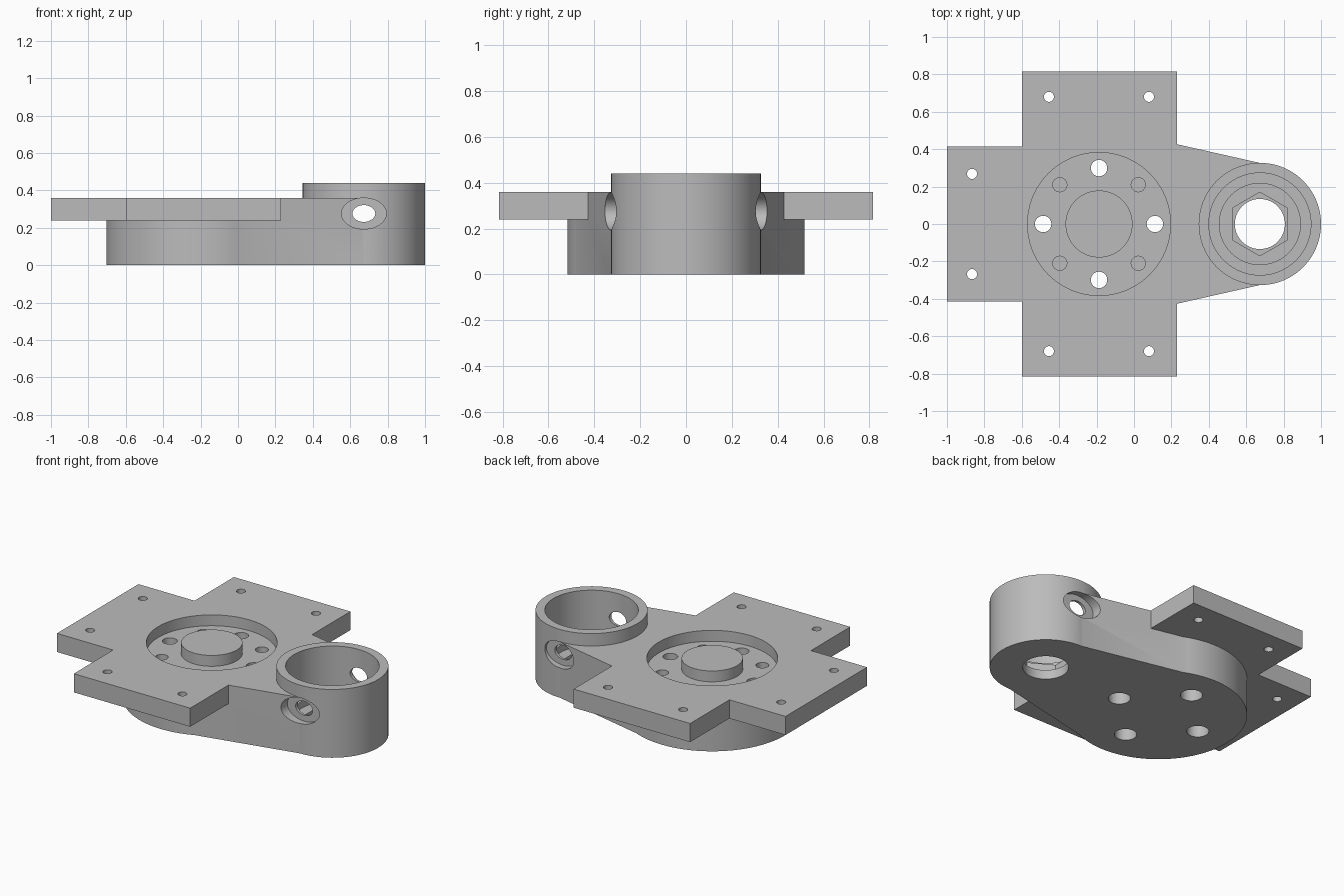
import bpy, bmesh
from math import sin, cos, pi, atan2, radians
from mathutils import Matrix

cube = bpy.data.objects.get("Cube")
if cube:
    bpy.data.objects.remove(cube, do_unlink=True)

grey = bpy.data.materials.new("plain_grey")
grey.use_nodes = True
grey.diffuse_color = (0.5, 0.5, 0.5, 1)
grey.node_tree.nodes["Principled BSDF"].inputs["Base Color"].default_value = (0.5, 0.5, 0.5, 1)


def arc(cx, cy, rx, ry, start=0.0, end=2 * pi, n=64, closed=True):
    steps = n if closed else n - 1
    return [(cx + rx * cos(start + (end - start) * i / steps),
             cy + ry * sin(start + (end - start) * i / steps)) for i in range(n)]


def prism(name, outline, z0, z1, matrix=None):
    """Extrude a flat outline between two heights."""
    bm = bmesh.new()
    face = bm.faces.new([bm.verts.new((x, y, z0)) for x, y in outline])
    ext = bmesh.ops.extrude_face_region(bm, geom=[face])
    top = [g for g in ext["geom"] if isinstance(g, bmesh.types.BMVert)]
    bmesh.ops.translate(bm, vec=(0, 0, z1 - z0), verts=top)
    if matrix:
        bm.transform(matrix)
    bmesh.ops.recalc_face_normals(bm, faces=bm.faces)
    mesh = bpy.data.meshes.new(name)
    bm.to_mesh(mesh)
    bm.free()
    mesh.materials.append(grey)
    obj = bpy.data.objects.new(name, mesh)
    bpy.context.collection.objects.link(obj)
    return obj


def combine(body, tool, operation):
    mod = body.modifiers.new("combine", 'BOOLEAN')
    mod.operation, mod.solver, mod.object = operation, 'EXACT', tool
    bpy.context.view_layer.objects.active = body
    bpy.ops.object.modifier_apply(modifier=mod.name)
    bpy.data.objects.remove(tool, do_unlink=True)


def cut_round(x, y, r, z0, z1, n=64):
    combine(body, prism("cutter", arc(x, y, r, r, n=n), z0, z1), 'DIFFERENCE')


HUB, TOWER = -0.187, 0.673
TOP = 0.36

# Tapered base: round hub end narrowing towards the tower
a = atan2(0.471, 0.02 - HUB)
outline = arc(HUB, 0, 0.517, 0.517, a, 2 * pi - a, 72, False)
outline += [(TOWER, -0.3265), (TOWER, 0.3265)]
body = prism("mounting_bracket", outline, 0, TOP)

# Cross-shaped mounting plate
half = [(0.23, 0.815), (-0.6, 0.815), (-0.6, 0.415), (-1, 0.415)]
cross = half + [(x, -y) for x, y in reversed(half)]
combine(body, prism("plate", cross, 0.24, TOP), 'UNION')

# Round tower
combine(body, prism("tower", arc(TOWER, 0, 0.327, 0.327, n=96), 0, 0.44), 'UNION')

# Stepped tower bore with a hexagonal pocket and a through hole
cut_round(TOWER, 0, 0.273, 0.155, 0.6, 96)
cut_round(TOWER, 0, 0.217, 0.11, 0.3)
hexagon = arc(TOWER, 0, 0.17, 0.17, pi / 6, 2 * pi + pi / 6, 6)
combine(body, prism("cutter", hexagon, 0.06, 0.2), 'DIFFERENCE')
cut_round(TOWER, 0, 0.134, -0.1, 0.2)

# Oval cross holes through the tower wall, with shallow outer recesses
side = Matrix.Translation((TOWER, 0, 0.276)) @ Matrix.Rotation(pi / 2, 4, 'X')
for rx, rz, y0, y1 in ((0.061, 0.045, -0.6, 0.6),
                       (0.12, 0.083, 0.288, 0.6), (0.12, 0.083, -0.6, -0.288)):
    combine(body, prism("cutter", arc(0, 0, rx, rz, n=48), y0, y1, side), 'DIFFERENCE')

# Round recess with a central boss
cut_round(HUB, 0, 0.382, 0.29, 0.6, 96)
combine(body, prism("boss", arc(HUB, 0, 0.179, 0.179), 0.25, TOP), 'UNION')

# Ring of through holes (widened underneath) and blind holes
for k in range(4):
    t = k * pi / 2
    x, y = HUB + 0.299 * cos(t), 0.299 * sin(t)
    cut_round(x, y, 0.044, -0.1, 0.5, 32)
    cut_round(x, y, 0.065, -0.1, 0.14, 32)
    t += pi / 4
    cut_round(HUB + 0.297 * cos(t), 0.297 * sin(t), 0.038, 0.18, 0.5, 32)

# Small fixing holes in the plate arms
for x, y in ((-0.455, 0.68), (0.08, 0.68), (-0.866, 0.268)):
    for s in (-1, 1):
        cut_round(x, s * y, 0.027, 0.1, 0.5, 24)

bpy.ops.object.select_all(action='DESELECT')
body.select_set(True)
bpy.context.view_layer.objects.active = body
bpy.ops.object.shade_smooth_by_angle(angle=radians(30))
